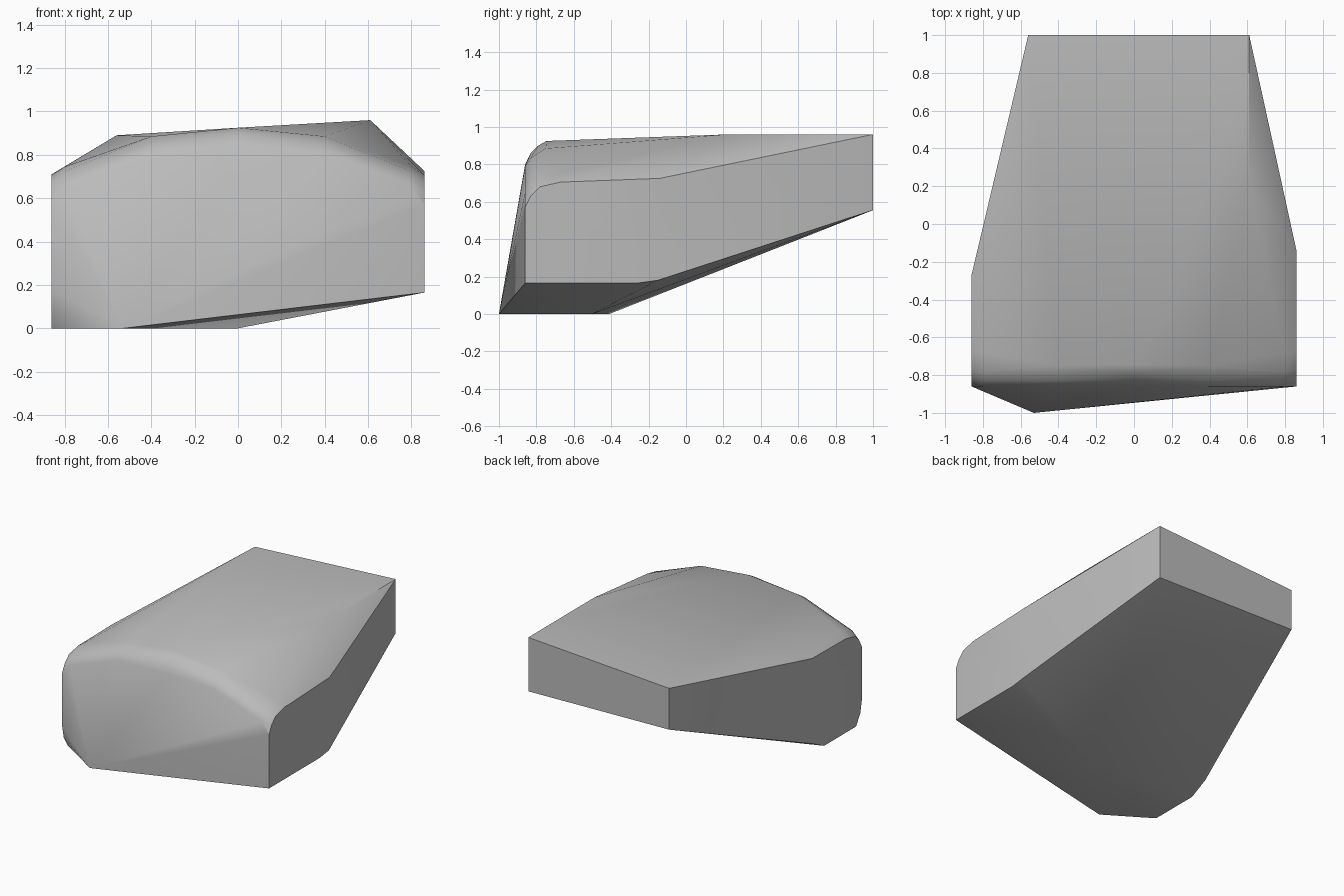
import bpy
import bmesh
import math

# Remove the default object only
default_cube = bpy.data.objects.get("Cube")
if default_cube:
    bpy.data.objects.remove(default_cube, do_unlink=True)


def make_material(name, color):
    material = bpy.data.materials.new(name)
    material.use_nodes = True
    material.diffuse_color = color
    material.node_tree.nodes["Principled BSDF"].inputs["Base Color"].default_value = color
    return material


def make_hull(name, points, material):
    """Wrap a taut convex skin around the given corner points."""
    bm = bmesh.new()
    for point in points:
        bm.verts.new(point)
    result = bmesh.ops.convex_hull(bm, input=bm.verts[:])
    loose = {item for key in ("geom_interior", "geom_unused")
             for item in result[key] if isinstance(item, bmesh.types.BMVert)}
    bmesh.ops.delete(bm, geom=list(loose), context="VERTS")
    # Merge coplanar triangles into clean flat faces
    bmesh.ops.dissolve_limit(bm, angle_limit=math.radians(0.5),
                             verts=bm.verts[:], edges=bm.edges[:])
    bmesh.ops.recalc_face_normals(bm, faces=bm.faces[:])
    mesh = bpy.data.meshes.new(name)
    bm.to_mesh(mesh)
    bm.free()
    mesh.materials.append(material)
    body = bpy.data.objects.new(name, mesh)
    bpy.context.collection.objects.link(body)
    return body


half_width = 0.86
front = -0.86
points = []

# Rounded upper front lip: (y, z) profiles at mirrored stations across the width
lip_profiles = {
    0.0: [(front, 0.80), (-0.83, 0.86), (-0.79, 0.90), (-0.745, 0.925)],
    0.4: [(front, 0.79), (-0.83, 0.835), (-0.75, 0.885)],
    0.8: [(front, 0.65), (-0.83, 0.69), (-0.78, 0.725), (-0.68, 0.745)],
    half_width: [(front, 0.57), (-0.83, 0.63), (-0.78, 0.68), (-0.67, 0.705)],
}
for station, profile in lip_profiles.items():
    for side in (-1, 1):
        points += [(side * station, y, z) for y, z in profile]

# Left flank and its raised underside
points += [(half_width, y, z) for y, z in
           [(front, 0.165), (-0.26, 0.165), (-0.15, 0.18), (-0.14, 0.725)]]

# Right flank with a rounded lower front corner
points += [(-half_width, y, z) for y, z in
           [(front, 0.18), (-0.84, 0.08), (-0.79, 0), (-0.41, 0), (-0.27, 0.07), (-0.27, 0.71)]]

# Pointed front toe and flat base
points += [(-0.53, -1, 0), (0, -0.5, 0)]

# Roof corner and upright rear face
points += [(0.61, 0.22, 0.96), (0.61, 1, 0.96), (0.61, 1, 0.555),
           (-0.56, 1, 0.89), (-0.56, 1, 0.58)]

grey = make_material("plain grey", (0.5, 0.5, 0.5, 1))
body = make_hull("rounded_wedge_body", points, grey)

# Smooth the rounded lip while keeping the hard edges
bpy.ops.object.select_all(action="DESELECT")
body.select_set(True)
bpy.context.view_layer.objects.active = body
bpy.ops.object.shade_smooth_by_angle(angle=math.radians(30))
